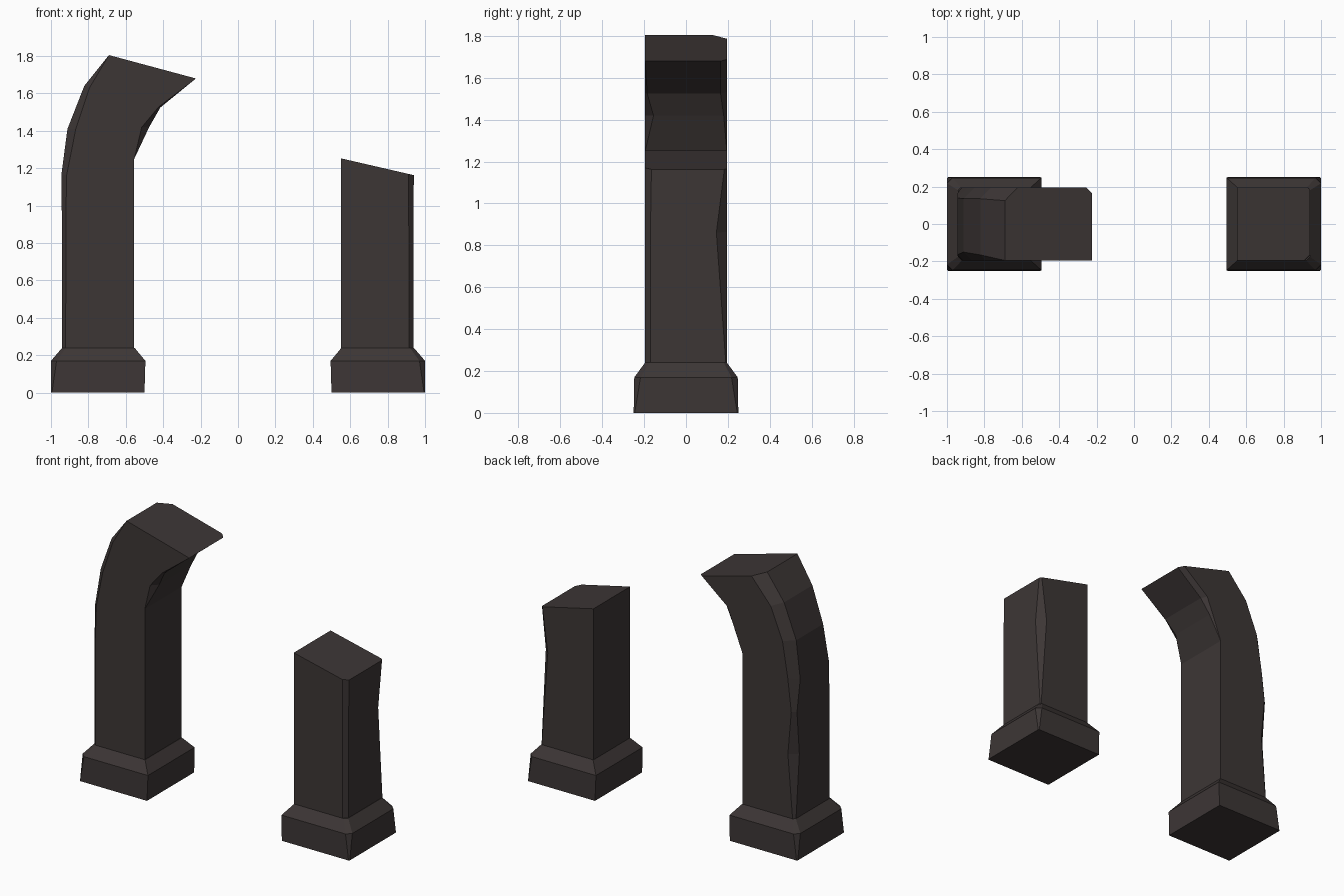
import bpy, bmesh
from mathutils import Vector

if "Cube" in bpy.data.objects:
    bpy.data.objects.remove(bpy.data.objects["Cube"])

stone = bpy.data.materials.new("dark stone")
stone.diffuse_color = (0.046, 0.037, 0.036, 1)
stone.use_nodes = True
stone.node_tree.nodes["Principled BSDF"].inputs["Base Color"].default_value = stone.diffuse_color


def loft(name, stations, cap_bottom, cap_top):
    """Station: (outer xz, inner xz, half depth, chips at the corners
    outer-front, outer-back, inner-back, inner-front)."""
    bm = bmesh.new()
    rings = []
    for (ox, oz), (ix, iz), h, chips in stations:
        o, i = Vector((ox, 0, oz)), Vector((ix, 0, iz))
        d = (i - o).normalized()
        y = Vector((0, 1, 0))
        of, ob, ib, nf = chips
        pts = [o - h * y + d * of, o - y * (h - of),
               o + y * (h - ob), o + h * y + d * ob,
               i + h * y - d * ib, i + y * (h - ib),
               i - y * (h - nf), i - h * y - d * nf]
        rings.append([bm.verts.new(p) for p in pts])
    for a, b in zip(rings, rings[1:]):
        for k in range(8):
            n = (k + 1) % 8
            bm.faces.new((a[k], a[n], b[n], b[k]))
    if cap_bottom:
        bm.faces.new(rings[0][::-1])
    if cap_top:
        bm.faces.new(rings[-1])
    # unchipped corners collapse to a sharp edge
    bmesh.ops.remove_doubles(bm, verts=bm.verts, dist=0.001)
    bmesh.ops.recalc_face_normals(bm, faces=bm.faces)
    me = bpy.data.meshes.new(name)
    bm.to_mesh(me)
    bm.free()
    me.materials.append(stone)
    ob = bpy.data.objects.new(name, me)
    bpy.context.collection.objects.link(ob)
    return ob


# Plinths: block with a sloped shoulder and worn outer corners
for side, label in ((-1, "left"), (1, "right")):
    loft(label + "_plinth", [
        ((side * 1.00, 0), (side * 0.50, 0), 0.25, (0.005, 0.005, 0, 0)),
        ((side * 1.00, 0.17), (side * 0.495, 0.17), 0.247, (0.03, 0.03, 0, 0)),
        ((side * 0.94, 0.24), (side * 0.553, 0.24), 0.195, (0.02, 0.015, 0, 0)),
    ], True, True)

# Tall left column curving into the broken arch
loft("left_column_and_arch", [
    ((-0.942, 0.24), (-0.555, 0.24), 0.195, (0.02, 0.015, 0, 0)),
    ((-0.942, 0.66), (-0.555, 0.70), 0.195, (0.022, 0.05, 0, 0)),
    ((-0.942, 0.95), (-0.555, 1.00), 0.195, (0.022, 0.025, 0, 0)),
    ((-0.945, 1.16), (-0.555, 1.25), 0.195, (0.03, 0.055, 0, 0)),
    ((-0.912, 1.41), (-0.475, 1.42), 0.195, (0.045, 0.06, 0.015, 0.04)),
    ((-0.822, 1.64), (-0.415, 1.525), 0.195, (0.03, 0.06, 0.03, 0.01)),
    ((-0.690, 1.805), (-0.225, 1.68), 0.195, (0.0, 0.07, 0.03, 0)),
], False, True)

# Short broken right column with a slanted top
loft("right_column", [
    ((0.938, 0.24), (0.55, 0.24), 0.195, (0.025, 0.005, 0, 0)),
    ((0.938, 0.86), (0.55, 0.90), 0.195, (0.025, 0.05, 0, 0)),
    ((0.94, 1.163), (0.55, 1.253), 0.195, (0.03, 0.012, 0, 0)),
], False, True)
